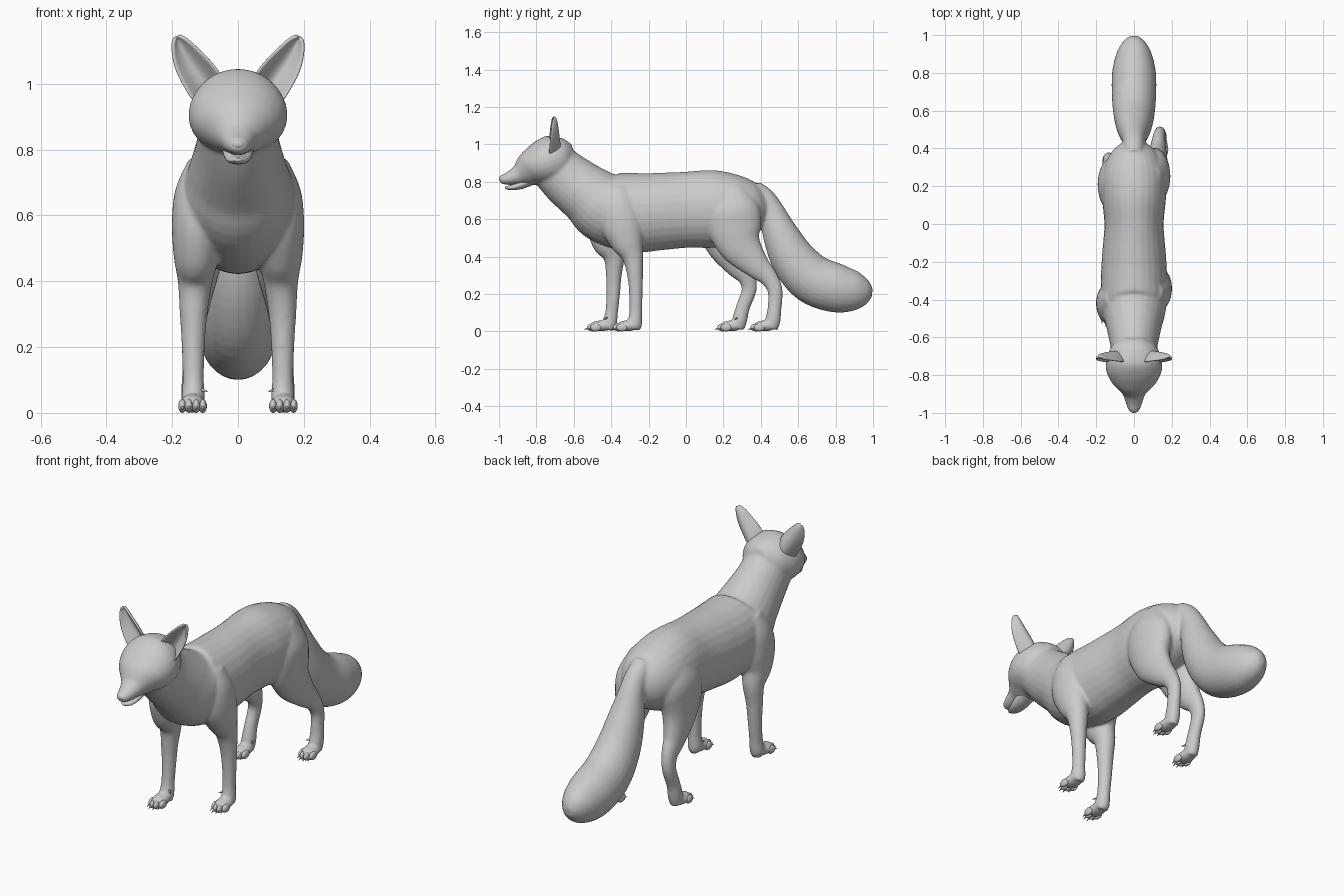
import bpy, bmesh, math
from mathutils import Vector, Matrix

if "Cube" in bpy.data.objects:
    bpy.data.objects.remove(bpy.data.objects["Cube"])

X = Vector((1, 0, 0))


def loft(bm, stations, sides=28, sub=5):
    """Skin elliptical rings (x, y, z, half_width, half_depth) along a smooth path."""
    pts = []
    P = [stations[0]] + stations + [stations[-1]]
    for i in range(1, len(P) - 2):
        for k in range(sub):
            t = k / sub
            pts.append([0.5 * (2 * b + (c - a) * t + (2 * a - 5 * b + 4 * c - d) * t * t
                               + (3 * b - a - 3 * c + d) * t ** 3)
                        for a, b, c, d in zip(P[i - 1], P[i], P[i + 1], P[i + 2])])
    pts.append(list(stations[-1]))
    rings = []
    for i, p in enumerate(pts):
        tan = Vector(pts[min(i + 1, len(pts) - 1)][:3]) - Vector(pts[max(i - 1, 0)][:3])
        tan.x = 0
        n = tan.normalized().cross(X)
        rings.append([bm.verts.new(Vector(p[:3]) + X * p[3] * math.cos(a) + n * p[4] * math.sin(a))
                      for a in (2 * math.pi * j / sides for j in range(sides))])
    for r, s in zip(rings, rings[1:]):
        for j in range(sides):
            k = (j + 1) % sides
            bm.faces.new((r[j], r[k], s[k], s[j]))
    bm.faces.new(rings[0])
    bm.faces.new(rings[-1])


def ball(bm, c, r, rot=0):
    m = Matrix.Translation(c) @ Matrix.Rotation(rot, 4, 'Y') @ Matrix.Diagonal((*r, 1))
    bmesh.ops.create_uvsphere(bm, u_segments=20, v_segments=12, radius=1, matrix=m)


def claw(bm, c, direction, length=0.028, radius=0.006):
    q = Vector(direction).to_track_quat('Z', 'Y').to_matrix().to_4x4()
    bmesh.ops.create_cone(bm, cap_ends=True, segments=10, radius1=radius, radius2=0.001,
                          depth=length, matrix=Matrix.Translation(c) @ q)


def finish(bm, name):
    bmesh.ops.recalc_face_normals(bm, faces=bm.faces)
    for f in bm.faces:
        f.smooth = True
    me = bpy.data.meshes.new(name)
    bm.to_mesh(me)
    bm.free()
    ob = bpy.data.objects.new(name, me)
    bpy.context.collection.objects.link(ob)
    return ob


def central(rows):
    return [(0, *r) for r in rows]


body, toes, claws = bmesh.new(), bmesh.new(), bmesh.new()

# Torso and neck
loft(body, central([
    (.44, .67, .05, .06), (.38, .665, .12, .13), (.28, .66, .165, .178), (.15, .655, .17, .207),
    (.0, .65, .157, .203), (-.15, .64, .168, .207), (-.28, .635, .175, .212),
    (-.43, .665, .172, .195), (-.525, .73, .15, .163), (-.63, .81, .127, .147), (-.70, .875, .12, .135)]))
# Skull and muzzle
loft(body, central([
    (-.60, .95, .05, .05), (-.64, .94, .11, .098), (-.70, .92, .142, .132), (-.76, .90, .15, .125),
    (-.82, .875, .128, .102), (-.865, .85, .088, .078), (-.90, .833, .06, .053),
    (-.95, .817, .043, .035), (-.985, .812, .029, .024), (-.997, .811, .015, .012)]))
# Tail
loft(body, central([
    (.36, .76, .05, .05), (.41, .715, .056, .06), (.455, .65, .062, .066), (.505, .52, .088, .096),
    (.575, .385, .107, .12), (.675, .28, .117, .133), (.80, .232, .116, .131),
    (.90, .215, .094, .108), (.965, .207, .058, .068), (.995, .203, .02, .024)]))

# Legs: (x, z, half width, half depth) shared by both sides, with y per side
front_leg = [(.10, .77, .05, .06), (.115, .68, .075, .10), (.12, .58, .081, .115), (.126, .48, .07, .09),
             (.13, .40, .053, .058), (.135, .30, .042, .042), (.136, .20, .035, .036),
             (.136, .10, .032, .034), (.136, .04, .036, .04), (.136, .012, .03, .034)]
hind_leg = [(.08, .77, .06, .08), (.105, .66, .083, .14), (.11, .56, .08, .145), (.116, .46, .067, .115),
            (.125, .36, .048, .075), (.13, .29, .036, .05), (.136, .22, .031, .04),
            (.138, .13, .031, .037), (.138, .06, .035, .04), (.138, .014, .03, .035)]
legs = [
    (1, front_leg, [-.36, -.36, -.345, -.315, -.285, -.272, -.268, -.269, -.275, -.28]),
    (-1, front_leg, [-.39, -.405, -.42, -.415, -.385, -.386, -.389, -.398, -.41, -.42]),
    (1, hind_leg, [.24, .25, .26, .29, .37, .44, .476, .474, .465, .455]),
    (-1, hind_leg, [.22, .215, .205, .225, .275, .325, .337, .305, .287, .277])]
for side, rows, ys in legs:
    loft(body, [(side * x, y, z, a, b) for (x, z, a, b), y in zip(rows, ys)])
    fx, fy = side * .138, ys[-1]
    ball(body, (fx, fy - .035, .029), (.04, .062, .029))
    # Four toes with claws
    for i, (off, fwd) in enumerate([(-.031, .062), (-.011, .08), (.011, .08), (.031, .062)]):
        ball(toes, (fx + off, fy - fwd, .021), (.0125, .03, .021))
        claw(claws, (fx + off, fy - fwd - .032, .014), (0, -1, -.35))
    # Dewclaw
    claw(claws, (fx - side * .036, fy - .01, .068), (-side * .6, -.5, -.2), .026)

ob = finish(body, "fox_body")
rm = ob.modifiers.new("Blend", 'REMESH')
rm.mode, rm.voxel_size, rm.use_smooth_shade = 'VOXEL', .008, True
sm = ob.modifiers.new("Soften", 'SMOOTH')
sm.factor, sm.iterations = .5, 5
finish(toes, "toes")
finish(claws, "claws")

# Lower jaw
jaw = bmesh.new()
loft(jaw, central([(-.83, .81, .05, .03), (-.88, .785, .044, .024), (-.92, .771, .036, .016),
                   (-.95, .768, .025, .011), (-.968, .77, .01, .005)]), 20)
finish(jaw, "lower_jaw")

# Nose
nose = bmesh.new()
ball(nose, (0, -.985, .816), (.022, .015, .016))
finish(nose, "nose")

# Eyes with slim lids
eyes, lids = bmesh.new(), bmesh.new()
for s in (-1, 1):
    ball(eyes, (s * .073, -.838, .91), (.024, .016, .010), -s * .2)
    ball(lids, (s * .074, -.832, .919), (.032, .018, .009), -s * .25)
    ball(lids, (s * .073, -.834, .902), (.028, .016, .006), -s * .2)
finish(eyes, "eyes")
finish(lids, "eyelids")

# Ears: cupped sheets between an outer and an inner edge, (x, z) pairs
edges = [((.130, .935), (.035, 1.0)), ((.163, .99), (.068, 1.055)), ((.19, 1.04), (.108, 1.094)),
         ((.2, 1.09), (.142, 1.127)), ((.2, 1.125), (.166, 1.144)), ((.192, 1.142), (.182, 1.147))]
for s, name in ((1, "right_ear"), (-1, "left_ear")):
    ear = bmesh.new()
    grid = []
    for i, (o, n) in enumerate(edges):
        v = i / 5
        row = []
        for j in range(9):
            u = j / 8
            y = -.735 + .025 * v + (.055 * (1 - v) + .008) * math.sin(math.pi * u)
            row.append(ear.verts.new((s * (o[0] + (n[0] - o[0]) * u), y, o[1] + (n[1] - o[1]) * u)))
        grid.append(row)
    for r, t in zip(grid, grid[1:]):
        for j in range(8):
            ear.faces.new((r[j], r[j + 1], t[j + 1], t[j]))
    e = finish(ear, name)
    so = e.modifiers.new("Thickness", 'SOLIDIFY')
    so.thickness, so.offset = .012, 0
    ss = e.modifiers.new("Smooth", 'SUBSURF')
    ss.levels = ss.render_levels = 2
